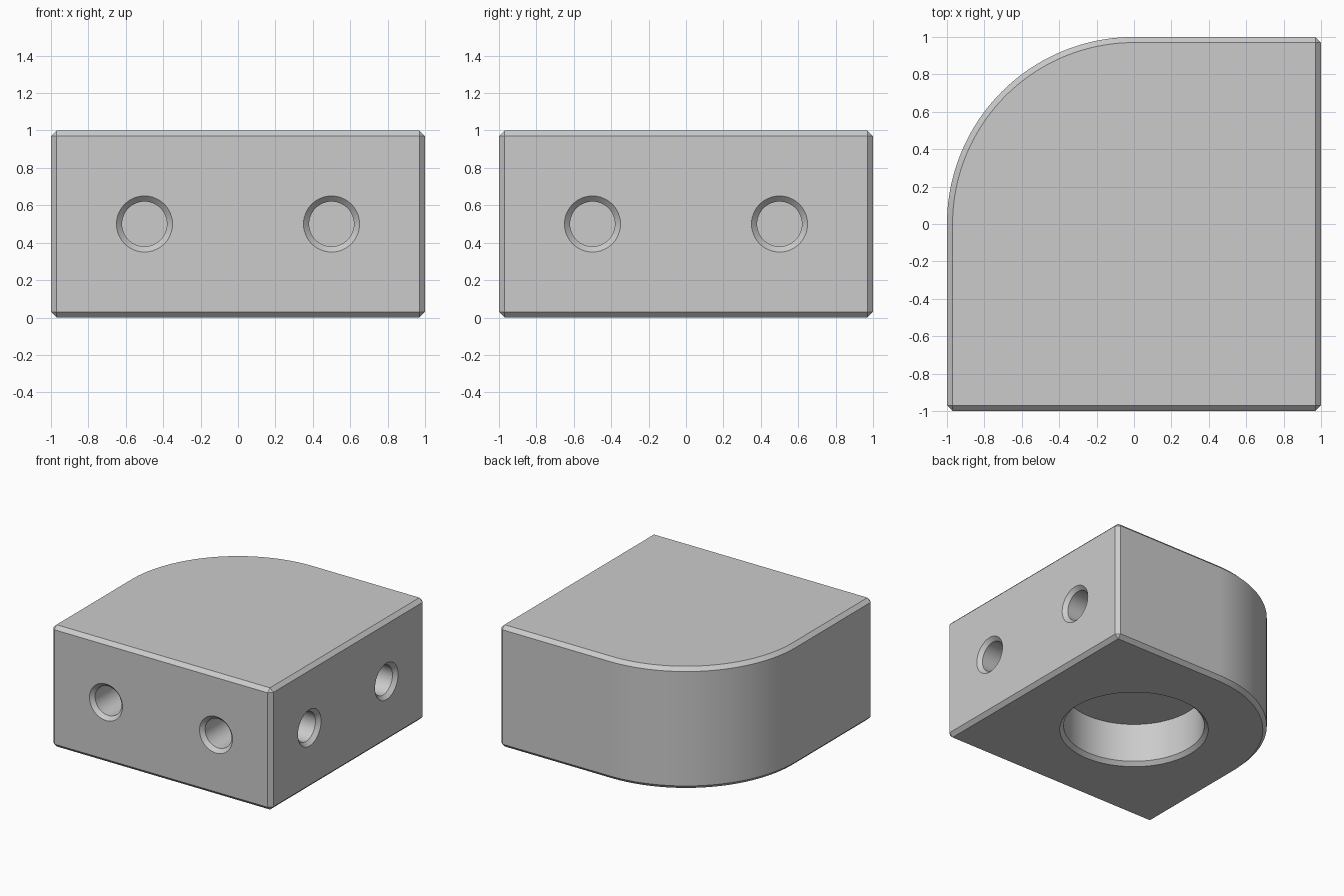
import bpy, bmesh, math
from mathutils import Matrix, Vector

default = bpy.data.objects.get("Cube")
if default:
    bpy.data.objects.remove(default, do_unlink=True)

CHAMFER = 0.03

grey = bpy.data.materials.new("light_grey")
grey.use_nodes = True
colour = (0.6, 0.6, 0.6, 1)
grey.diffuse_color = colour
grey.node_tree.nodes["Principled BSDF"].inputs["Base Color"].default_value = colour


def make_object(name, bm):
    bmesh.ops.recalc_face_normals(bm, faces=bm.faces)
    mesh = bpy.data.meshes.new(name)
    bm.to_mesh(mesh)
    bm.free()
    mesh.materials.append(grey)
    obj = bpy.data.objects.new(name, mesh)
    bpy.context.collection.objects.link(obj)
    return obj


def hole_cutter(name, mouth, inward, radius, depth, sides):
    """Lathed plug with a flared mouth, pointing along the inward direction."""
    over = 0.05
    profile = [(radius + CHAMFER + over, -over), (radius, CHAMFER), (radius, depth)]
    bm = bmesh.new()
    rings = []
    for r, d in profile:
        angles = [math.tau * i / sides for i in range(sides)]
        rings.append([bm.verts.new((r * math.cos(a), r * math.sin(a), d)) for a in angles])
    for low, high in zip(rings, rings[1:]):
        for i in range(sides):
            j = (i + 1) % sides
            bm.faces.new((low[i], low[j], high[j], high[i]))
    bm.faces.new(rings[0])
    bm.faces.new(rings[-1])
    turn = Vector((0, 0, 1)).rotation_difference(Vector(inward)).to_matrix().to_4x4()
    bm.transform(Matrix.Translation(mouth) @ turn)
    cutter = make_object(name, bm)
    cutter.hide_render = True
    return cutter


# Block: square outline with one large rounded corner
steps = 64
outline = [(-1, -1), (1, -1), (1, 1)]
for i in range(steps + 1):
    a = math.pi / 2 * (1 + i / steps)
    outline.append((math.cos(a), math.sin(a)))
bm = bmesh.new()
base = bm.faces.new([bm.verts.new((x, y, 0)) for x, y in outline])
top = bmesh.ops.extrude_face_region(bm, geom=[base])
bmesh.ops.translate(bm, vec=(0, 0, 1),
                    verts=[v for v in top["geom"] if isinstance(v, bmesh.types.BMVert)])
block = make_object("connector_block", bm)

bevel = block.modifiers.new("edge_chamfer", "BEVEL")
bevel.width = CHAMFER
bevel.segments = 1
bevel.limit_method = "ANGLE"
bevel.angle_limit = math.radians(30)

# Socket underneath, and two bores in each flat side
cutters = [hole_cutter("socket_cutter", (0, 0, 0), (0, 0, 1), 0.53, 0.35, 96)]
for s in (-0.5, 0.5):
    cutters.append(hole_cutter("front_bore_cutter", (s, -1, 0.5), (0, 1, 0), 0.12, 0.3, 48))
    cutters.append(hole_cutter("side_bore_cutter", (1, s, 0.5), (-1, 0, 0), 0.12, 0.3, 48))
for cutter in cutters:
    cut = block.modifiers.new(cutter.name, "BOOLEAN")
    cut.operation = "DIFFERENCE"
    cut.solver = "EXACT"
    cut.object = cutter

# Bake the modifiers and drop the cutters
depsgraph = bpy.context.evaluated_depsgraph_get()
baked = bpy.data.meshes.new_from_object(block.evaluated_get(depsgraph))
block.modifiers.clear()
block.data = baked
for cutter in cutters:
    bpy.data.objects.remove(cutter, do_unlink=True)

# Smooth the curved walls, keep chamfers crisp
bpy.ops.object.select_all(action="DESELECT")
block.select_set(True)
bpy.context.view_layer.objects.active = block
bpy.ops.object.shade_smooth_by_angle(angle=math.radians(30))
